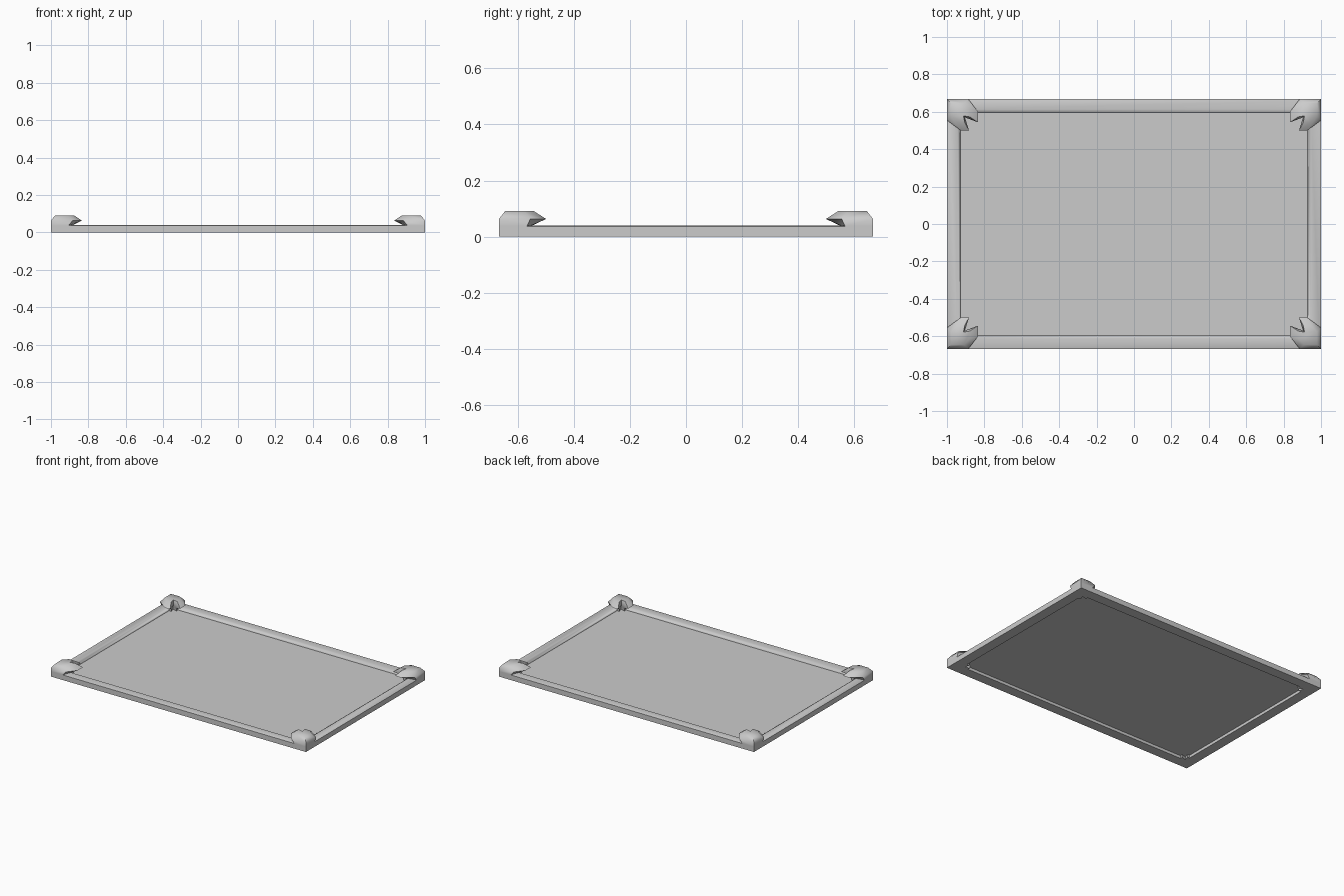
import bpy, bmesh

if "Cube" in bpy.data.objects:
    bpy.data.objects.remove(bpy.data.objects["Cube"])

HX, HY = 1.0, 0.667   # half sizes of the frame


def finish(name, bm, angle=None):
    bmesh.ops.recalc_face_normals(bm, faces=bm.faces)
    mesh = bpy.data.meshes.new(name)
    bm.to_mesh(mesh)
    bm.free()
    ob = bpy.data.objects.new(name, mesh)
    bpy.context.collection.objects.link(ob)
    if angle:
        bpy.ops.object.select_all(action='DESELECT')
        ob.select_set(True)
        bpy.context.view_layer.objects.active = ob
        bpy.ops.object.shade_smooth_by_angle(angle=angle)
    return ob


def bridge(bm, a, b):
    n = len(a)
    for i in range(n):
        bm.faces.new((a[i], a[(i + 1) % n], b[(i + 1) % n], b[i]))


# mitred rails: (inset, height) profile swept round the rectangle
profile = [(0, 0), (0, 0.036), (0.008, 0.04), (0.054, 0.04),
           (0.068, 0.032), (0.072, 0.02), (0.072, 0)]
bm = bmesh.new()
rings = []
for sx, sy in ((-1, -1), (1, -1), (1, 1), (-1, 1)):
    rings.append([bm.verts.new((sx * (HX - d), sy * (HY - d), z)) for d, z in profile])
for i in range(4):
    bridge(bm, rings[i], rings[(i + 1) % 4])
finish("frame_rails", bm, 0.9)

# recessed thin sheet held by the rails
bm = bmesh.new()
bm.faces.new([bm.verts.new((sx * (HX - 0.071), sy * (HY - 0.071), 0.02))
              for sx, sy in ((-1, -1), (1, -1), (1, 1), (-1, 1))])
finish("panel", bm)

# notched, domed corner caps: stacked rings of (inset x, inset y)
foot = [(0, 0), (0.095, 0), (0.11, 0.05), (0.115, 0.09),
        (0.08, 0.08), (0.09, 0.115), (0.05, 0.11), (0, 0.10)]
lip = [(0, 0), (0.115, 0), (0.165, 0.065), (0.165, 0.123),
       (0.096, 0.097), (0.118, 0.168), (0.075, 0.168), (0, 0.112)]
crown = [(0.022, 0.022), (0.09, 0.022), (0.124, 0.055), (0.124, 0.095),
         (0.088, 0.088), (0.095, 0.124), (0.055, 0.124), (0.022, 0.09)]
layers = [(foot, 0.0), (foot, 0.038), (lip, 0.063), (crown, 0.091)]
for sx, xname in ((-1, "left"), (1, "right")):
    for sy, yname in ((-1, "front"), (1, "back")):
        bm = bmesh.new()
        rings = [[bm.verts.new((sx * (HX - u), sy * (HY - v), z)) for u, v in pts]
                 for pts, z in layers]
        for a, b in zip(rings, rings[1:]):
            bridge(bm, a, b)
        bm.faces.new(rings[0])
        bm.faces.new(rings[-1])
        finish(f"corner_cap_{yname}_{xname}", bm, 1.1)
